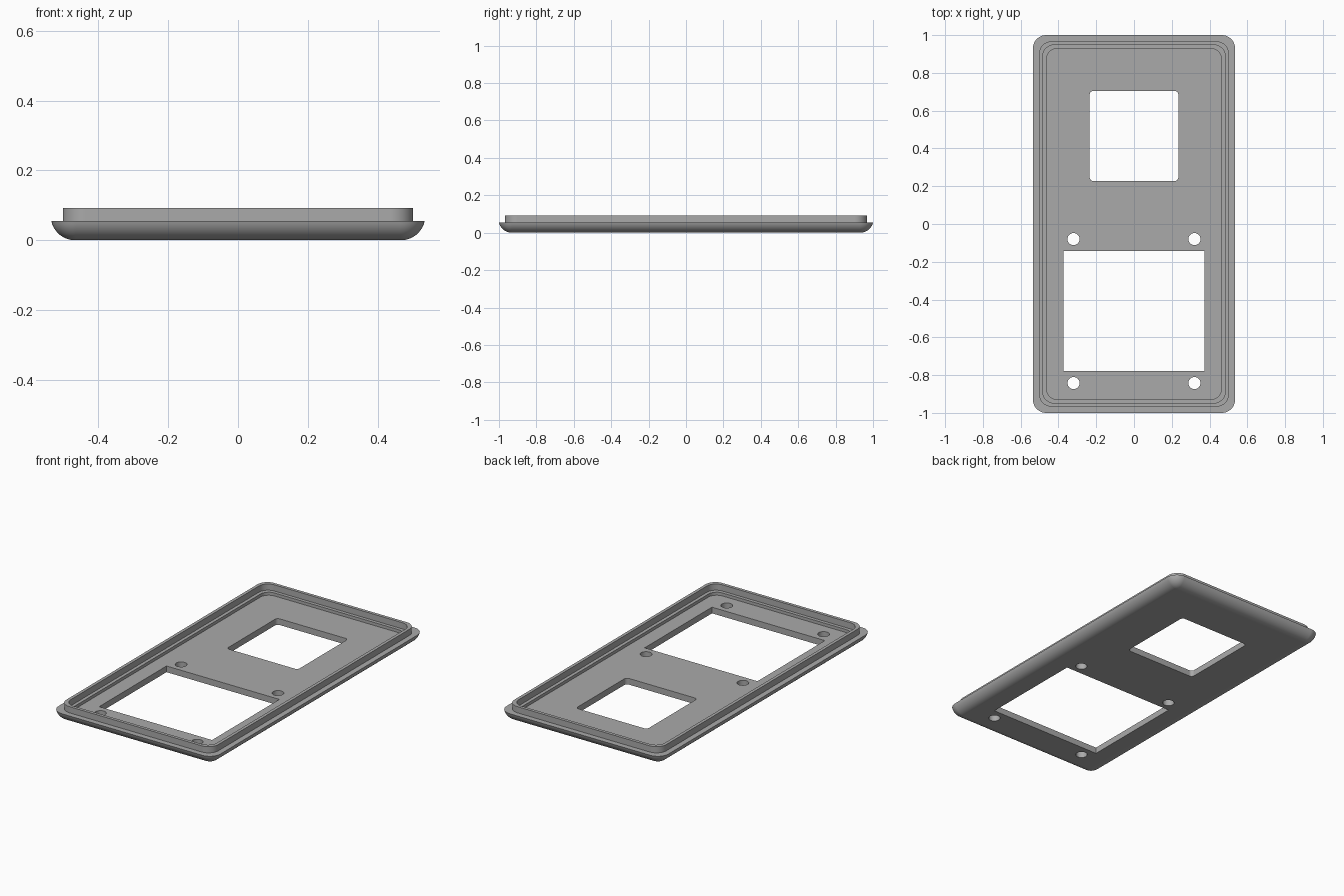
import bpy, bmesh, math

cube = bpy.data.objects.get("Cube")
if cube:
    bpy.data.objects.remove(cube, do_unlink=True)

HALF_X, HALF_Y, CORNER = 0.535, 1.0, 0.07
RIM_Z, LIP_Z, LEDGE_Z, FLOOR_Z = 0.055, 0.092, 0.055, 0.037

grey = bpy.data.materials.new("plain grey")
grey.use_nodes = True
colour = (0.4, 0.4, 0.4, 1)
grey.diffuse_color = colour
grey.node_tree.nodes["Principled BSDF"].inputs["Base Color"].default_value = colour


def rounded_rect(hx, hy, r, z, cx=0, cy=0, steps=10):
    """Points of a rounded rectangle, anticlockwise."""
    pts = []
    for k, (sx, sy) in enumerate([(1, 1), (-1, 1), (-1, -1), (1, -1)]):
        for i in range(steps + 1):
            a = math.pi / 2 * (k + i / steps)
            pts.append((cx + sx * (hx - r) + r * math.cos(a),
                        cy + sy * (hy - r) + r * math.sin(a), z))
    return pts


def loft(name, loops):
    """Closed solid skinned through a stack of equal loops."""
    bm = bmesh.new()
    rings = [[bm.verts.new(p) for p in loop] for loop in loops]
    n = len(rings[0])
    for a, b in zip(rings, rings[1:]):
        for i in range(n):
            j = (i + 1) % n
            bm.faces.new((a[i], a[j], b[j], b[i]))
    bm.faces.new(rings[0][::-1])
    bm.faces.new(rings[-1])
    bmesh.ops.recalc_face_normals(bm, faces=bm.faces)
    mesh = bpy.data.meshes.new(name)
    bm.to_mesh(mesh)
    bm.free()
    mesh.materials.append(grey)
    obj = bpy.data.objects.new(name, mesh)
    bpy.context.collection.objects.link(obj)
    return obj


def inset_loop(d, r, z):
    return rounded_rect(HALF_X - d, HALF_Y - d, r, z)


# Rounded underside, swept as an arc from the flat base out to the rim
WIDTH = 0.068
radius = (WIDTH ** 2 + RIM_Z ** 2) / (2 * RIM_Z)
sweep = math.asin(WIDTH / radius)
loops = []
for i in range(11):
    a = sweep * i / 10
    d = WIDTH - radius * math.sin(a)
    loops.append(inset_loop(d, CORNER - d, radius * (1 - math.cos(a))))

# Raised lip, inner ledge and recessed floor
loops += [inset_loop(d, r, z) for d, r, z in [
    (0.033, 0.065, RIM_Z), (0.033, 0.065, LIP_Z),
    (0.052, 0.06, LIP_Z), (0.052, 0.06, LEDGE_Z),
    (0.072, 0.055, LEDGE_Z), (0.072, 0.055, FLOOR_Z)]]
panel = loft("cover_panel", loops)

# Openings: two windows and four screw holes
openings = [("upper_window", 0.235, 0.238, 0.02, 0, 0.466),
            ("lower_window", 0.373, 0.318, 0.001, 0, -0.46)]
for x in (-0.32, 0.32):
    for y in (-0.08, -0.842):
        openings.append(("screw_hole", 0.032, 0.032, 0.0319, x, y))

bpy.context.view_layer.objects.active = panel
for name, hx, hy, r, cx, cy in openings:
    cutter = loft(name + "_cutter",
                  [rounded_rect(hx, hy, r, z, cx, cy) for z in (-0.1, 0.2)])
    cutter.hide_render = True
    mod = panel.modifiers.new(name, 'BOOLEAN')
    mod.operation, mod.solver, mod.object = 'DIFFERENCE', 'EXACT', cutter
    bpy.ops.object.modifier_apply(modifier=mod.name)
    bpy.data.objects.remove(cutter, do_unlink=True)

# Smooth curves with crisp edges
bpy.ops.object.select_all(action='DESELECT')
panel.select_set(True)
bpy.ops.object.shade_smooth_by_angle(angle=math.radians(30))
weighted = panel.modifiers.new("even_shading", 'WEIGHTED_NORMAL')
weighted.keep_sharp = True
